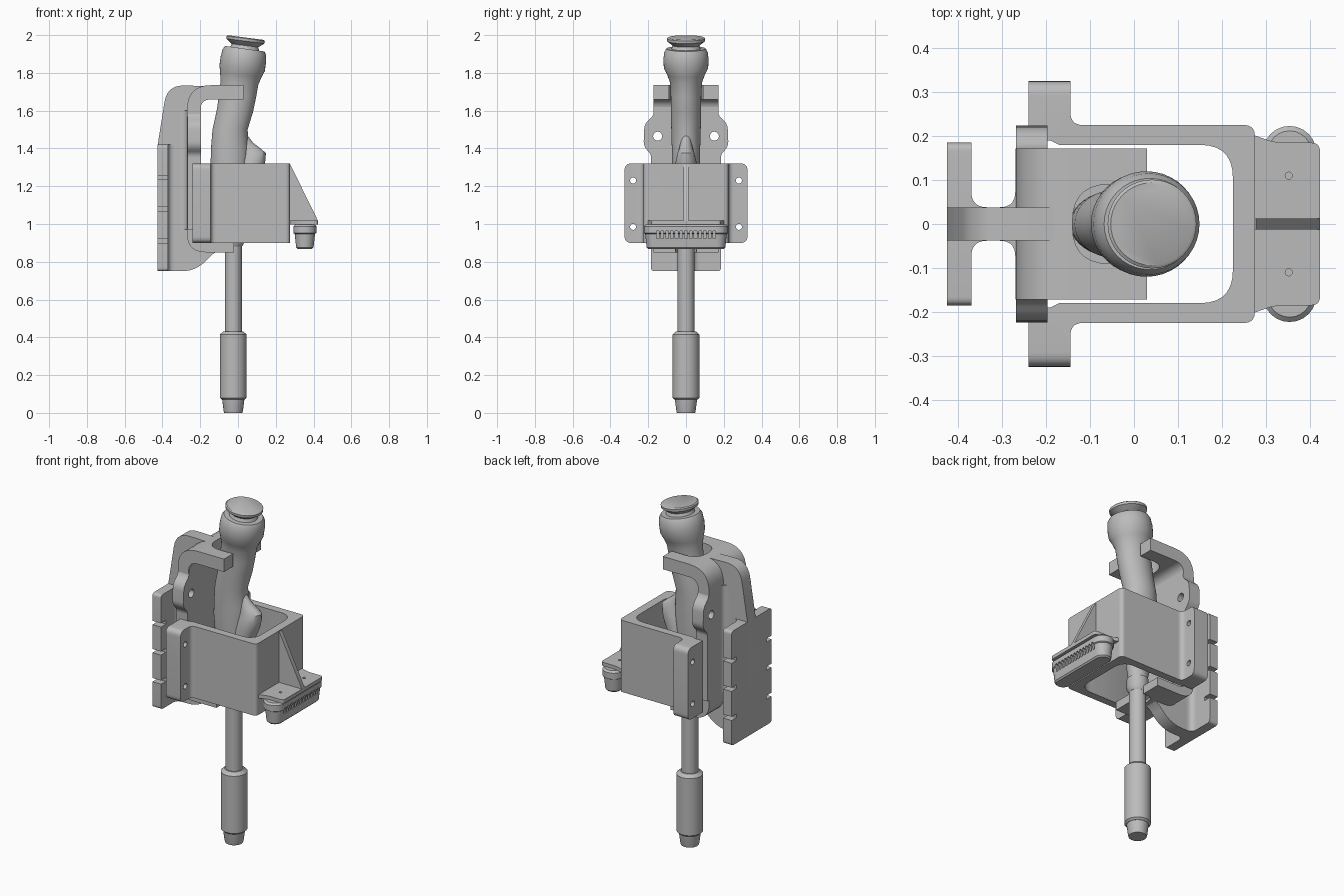
import bpy, bmesh, math
from mathutils import Vector

old = bpy.data.objects.get("Cube")
if old:
    bpy.data.objects.remove(old, do_unlink=True)

grey = bpy.data.materials.new("mid_grey")
grey.use_nodes = True
grey.diffuse_color = (0.5, 0.5, 0.5, 1)
grey.node_tree.nodes["Principled BSDF"].inputs["Base Color"].default_value = (0.5, 0.5, 0.5, 1)


def loft(name, rings):
    """Skin a stack of equal-sized rings and cap both ends."""
    bm = bmesh.new()
    rows = [[bm.verts.new(p) for p in ring] for ring in rings]
    for a, b in zip(rows, rows[1:]):
        for i in range(len(a)):
            j = (i + 1) % len(a)
            bm.faces.new((a[i], a[j], b[j], b[i]))
    bm.faces.new(rows[0])
    bm.faces.new(rows[-1])
    bmesh.ops.recalc_face_normals(bm, faces=bm.faces[:])
    mesh = bpy.data.meshes.new(name)
    bm.to_mesh(mesh)
    bm.free()
    mesh.materials.append(grey)
    ob = bpy.data.objects.new(name, mesh)
    bpy.context.collection.objects.link(ob)
    return ob


def rounded(points, steps=7):
    """Outline whose points may carry a third value, the corner radius."""
    out = []
    for i, p in enumerate(points):
        c = Vector(p[:2])
        if len(p) < 3:
            out.append(c)
            continue
        a = c + (Vector(points[i - 1][:2]) - c).normalized() * p[2]
        b = c + (Vector(points[(i + 1) % len(points)][:2]) - c).normalized() * p[2]
        for k in range(steps + 1):
            t = k / steps
            out.append(a * (1 - t) ** 2 + c * 2 * t * (1 - t) + b * t * t)
    return out


def prism(name, points, axis, lo, hi):
    place = {"x": lambda p, t: (t, p[0], p[1]),
             "y": lambda p, t: (p[0], t, p[1]),
             "z": lambda p, t: (p[0], p[1], t)}[axis]
    outline = rounded(points)
    return loft(name, [[place(p, t) for p in outline] for t in (lo, hi)])


def rect(a0, b0, a1, b1, *r):
    return [(a0, b0, *r), (a1, b0, *r), (a1, b1, *r), (a0, b1, *r)]


def circle(a, b, r, n=20):
    return [(a + r * math.cos(math.tau * i / n), b + r * math.sin(math.tau * i / n)) for i in range(n)]


def mirrored(half):
    """Close a half outline given on the +second side."""
    return half + [(p[0], -p[1], *p[2:]) for p in reversed(half)]


def mirrored_first(half):
    return half + [(-p[0], *p[1:]) for p in reversed(half)]


def combine(ob, other, operation="DIFFERENCE"):
    mod = ob.modifiers.new("cut", "BOOLEAN")
    mod.operation, mod.object, mod.solver = operation, other, "EXACT"
    bpy.context.view_layer.objects.active = ob
    bpy.ops.object.modifier_apply(modifier=mod.name)
    bpy.data.objects.remove(other, do_unlink=True)


def smooth(ob, angle=35):
    bpy.ops.object.select_all(action="DESELECT")
    ob.select_set(True)
    bpy.context.view_layer.objects.active = ob
    bpy.ops.object.shade_smooth_by_angle(angle=math.radians(angle))


# Rear mounting plate with edge notches
plate = prism("mounting_plate", rect(-0.185, 0.75, 0.185, 1.42, 0.02), "x", -0.425, -0.37)
for side in (-1, 1):
    for z in (0.9, 1.07, 1.235):
        combine(plate, prism("notch", rect(side * 0.17 - 0.03, z, side * 0.17 + 0.03, z + 0.022),
                             "x", -0.5, -0.3))

# Web joining the plate to the cradle, with fillets
prism("web", [(-0.425, 0.75), (-0.22, 0.75, 0.08), (-0.12, 0.86, 0.06), (-0.08, 0.87),
              (-0.22, 0.95), (-0.23, 1.62), (-0.15, 1.73), (-0.375, 1.735, 0.09),
              (-0.425, 1.42)], "y", -0.038, 0.038)
for name, x, d, z0, z1 in (("plate_fillet", -0.37, 1, 0.75, 1.42), ("cradle_fillet", -0.27, -1, 0.97, 1.6)):
    prism(name, mirrored([(x - d * 0.01, 0.075), (x, 0.075), (x, 0.038, 0.036), (x + d * 0.05, 0.038)]),
          "z", z0, z1)

# C-shaped cradle: prongs above, slotted shelf below
cradle = prism("cradle", [(0.03, 1.735), (-0.27, 1.735, 0.13), (-0.27, 0.85, 0.1), (-0.02, 0.85),
                          (-0.02, 0.9), (-0.2, 0.9, 0.03), (-0.2, 1.66, 0.06), (0.03, 1.66)],
               "y", -0.172, 0.172)
combine(cradle, prism("slot", [(0.1, -0.09), (-0.14, -0.09, 0.085), (-0.14, 0.09, 0.085), (0.1, 0.09)],
                      "z", 1.6, 1.8))
combine(cradle, prism("slot", [(0.1, -0.055), (-0.09, -0.055, 0.05), (-0.09, 0.055, 0.05), (0.1, 0.055)],
                      "z", 0.8, 0.95))
ears = prism("cradle_ears", mirrored_first([(0.168, 1.62), (0.17, 1.575, 0.025), (0.22, 1.53, 0.03),
                                            (0.225, 1.41, 0.03), (0.185, 1.37, 0.02), (0.185, 0.97)]),
             "x", -0.268, -0.197)
for ob in (cradle, ears):
    for side in (-1, 1):
        combine(ob, prism("hole", circle(side * 0.15, 1.465, 0.024), "x", -0.4, 0))

# U-shaped holder box with bolt flanges
box = prism("holder_box", mirrored([(-0.24, 0.19), (-0.24, 0.325), (-0.145, 0.325), (-0.145, 0.225, 0.03),
                                    (0.275, 0.225, 0.025)])[:5]
            + [(0.275, -0.225, 0.025), (-0.145, -0.225, 0.03), (-0.145, -0.325), (-0.24, -0.325),
               (-0.24, -0.19), (-0.19, -0.19), (-0.17, -0.18), (0.225, -0.18, 0.075),
               (0.225, 0.18, 0.075), (-0.17, 0.18), (-0.19, 0.19)], "z", 0.9, 1.32)
combine(box, prism("corner_trim", rect(-0.325, 0.9, 0.325, 1.32, 0.035), "x", -0.4, 0.4), "INTERSECT")
for side in (-1, 1):
    for z in (0.985, 1.23):
        combine(box, prism("hole", circle(side * 0.28, z, 0.016), "x", -0.4, 0))

# Front bracket: shelf and gusset
shelf = prism("bracket_shelf", mirrored([(0.265, 0.205), (0.32, 0.185, 0.025), (0.423, 0.185, 0.02)]),
              "z", 0.997, 1.018)
for side in (-1, 1):
    combine(shelf, prism("hole", circle(0.352, side * 0.11, 0.008), "z", 0.9, 1.1))
prism("bracket_gusset", [(0.27, 1.315), (0.277, 1.315), (0.423, 1.018), (0.423, 1.0), (0.27, 1.0)],
      "y", -0.013, 0.013)


# Lamp bar below the shelf, with a grille
def capsule(z, r, half=0.162, n=12):
    ring = []
    for side in (1, -1):
        for i in range(n + 1):
            a = math.pi * i / n
            ring.append((0.354 + side * r * math.cos(a), side * (half + r * math.sin(a)), z))
    return ring


lamp = loft("lamp_bar", [capsule(z, r) for z, r in (
    (0.868, 0.038), (0.876, 0.046), (0.948, 0.054), (0.952, 0.061), (0.988, 0.061), (0.998, 0.05))])
for i in range(13):
    y = (i - 6) * 0.025
    combine(lamp, prism("grille_slot", rect(0.392, y - 0.007, 0.45, y + 0.007), "z", 0.922, 0.962))


# Lathed and lofted shaft, sleeve and grip
def ring(z, x, rx, ry=None, tilt=0, n=40):
    ry = ry or rx
    return [(x + rx * math.cos(math.tau * i / n), ry * math.sin(math.tau * i / n),
             z - tilt * rx * math.cos(math.tau * i / n)) for i in range(n)]


def turned(name, stages, tilt=0):
    return loft(name, [ring(*s, tilt=tilt) if len(s) == 3 else ring(*s) for s in stages])


AXIS = -0.025
turned("shaft", [(0.4, AXIS, 0.045), (1.1, AXIS, 0.045)])
turned("shaft_collar", [(0.88, AXIS, 0.046), (0.9, AXIS, 0.058), (0.96, AXIS, 0.058)])
turned("sleeve", [(0.07, AXIS, 0.06), (0.08, AXIS, 0.071), (0.415, AXIS, 0.071), (0.432, AXIS, 0.052)])
turned("tip", [(0, AXIS, 0.048), (0.01, AXIS, 0.051), (0.08, AXIS, 0.06)])
turned("grip", [
    (0.95, -0.025, 0.05, 0.05), (1.05, -0.03, 0.07, 0.06), (1.2, -0.045, 0.09, 0.07),
    (1.32, -0.045, 0.1, 0.075), (1.4, -0.043, 0.1, 0.075), (1.5, -0.042, 0.093, 0.078),
    (1.6, -0.016, 0.096, 0.08, 0.05), (1.68, -0.002, 0.098, 0.081, 0.08),
    (1.75, 0.008, 0.1, 0.085, 0.1), (1.79, 0.015, 0.11, 0.1, 0.12), (1.825, 0.022, 0.12, 0.117, 0.13),
    (1.87, 0.028, 0.12, 0.12, 0.14), (1.91, 0.034, 0.115, 0.115, 0.14), (1.928, 0.036, 0.104, 0.104, 0.14)])
turned("grip_cap", [(1.92, 0.036, 0.08), (1.945, 0.037, 0.07), (1.956, 0.038, 0.085),
                    (1.968, 0.04, 0.1), (1.982, 0.041, 0.101), (1.987, 0.041, 0.094)], tilt=0.13)
turned("grip_heel", [
    (1.15, 0.02, 0.05, 0.06), (1.28, 0.06, 0.07, 0.06), (1.33, 0.074, 0.07, 0.055),
    (1.375, 0.08, 0.068, 0.045), (1.4, 0.06, 0.06, 0.036), (1.43, 0.03, 0.05, 0.03), (1.47, 0.005, 0.045, 0.03)])

for ob in list(bpy.context.scene.objects):
    if ob.type == "MESH" and grey.name in ob.data.materials:
        smooth(ob)
